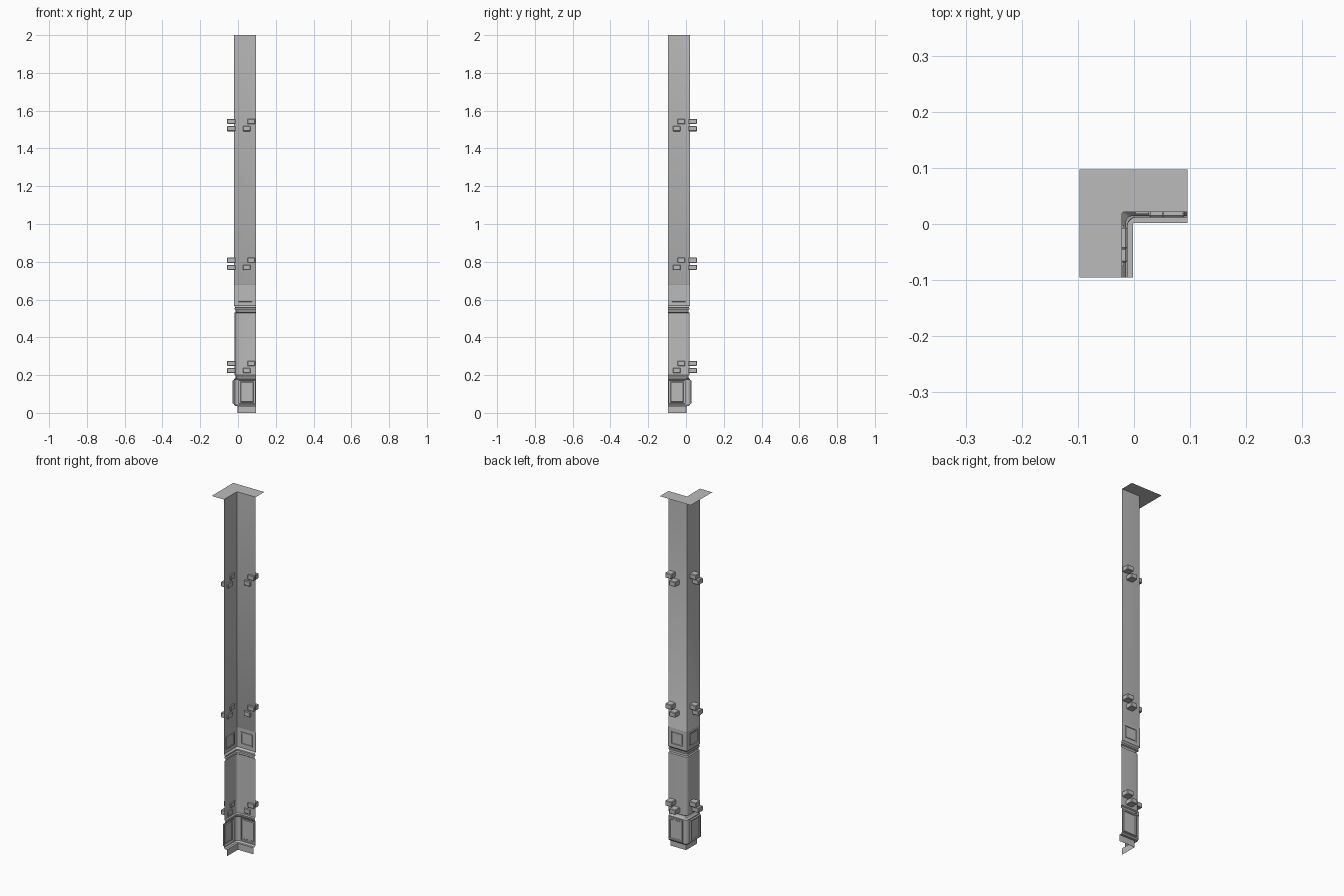
import bpy, bmesh, math

cube = bpy.data.objects.get("Cube")
if cube:
    bpy.data.objects.remove(cube)

END = 0.095      # reach of both wings from the corner
ARC = 6          # segments of the rounded corner

grey = bpy.data.materials.new("plain grey")
grey.use_nodes = True
grey.diffuse_color = (0.5, 0.5, 0.5, 1)
grey.node_tree.nodes["Principled BSDF"].inputs["Base Color"].default_value = (0.5, 0.5, 0.5, 1)


def finish(bm, name):
    mesh = bpy.data.meshes.new(name)
    bm.to_mesh(mesh)
    bm.free()
    obj = bpy.data.objects.new(name, mesh)
    bpy.context.collection.objects.link(obj)
    mesh.materials.append(grey)
    bpy.ops.object.select_all(action='DESELECT')
    obj.select_set(True)
    bpy.context.view_layer.objects.active = obj
    bpy.ops.object.shade_smooth_by_angle(angle=math.radians(35))
    return obj


def corner_path(d, r):
    """L-shaped path pushed outward by d, with corner radius r."""
    pts = [(-d, -END)]
    for i in range(ARC + 1):
        a = math.pi - i * math.pi / 2 / ARC
        pts.append((-d + r + r * math.cos(a), d - r + r * math.sin(a)))
    return pts + [(END, d)]


def sweep(profile, name, panel_height=None, steps=()):
    """Sweep (offset, height, corner radius) rows along the L; emboss panels."""
    bm = bmesh.new()
    rows = [[bm.verts.new((x, y, z)) for x, y in corner_path(d, r)] for d, z, r in profile]
    for low, high in zip(rows, rows[1:]):
        for i in range(len(low) - 1):
            bm.faces.new((low[i], high[i], high[i + 1], low[i + 1]))
    bmesh.ops.remove_doubles(bm, verts=bm.verts, dist=0.0001)
    bm.normal_update()
    if panel_height:
        panels = [f for f in bm.faces
                  if abs(f.calc_center_median().z - panel_height) < 0.02 and f.calc_area() > 0.004]
        for thickness, depth in steps:
            bmesh.ops.inset_individual(bm, faces=panels, thickness=thickness,
                                       depth=depth, use_even_offset=True)
    return finish(bm, name)


# Pedestal with its footing, framed panels and neck
sweep([(0.002, 0, 0.003), (0.002, 0.036, 0.003), (0.014, 0.036, 0.012),
       (0.021, 0.043, 0.02), (0.021, 0.178, 0.02), (0.014, 0.185, 0.018),
       (0.012, 0.196, 0.018), (0.018, 0.2, 0.02)],
      "pedestal", 0.11, [(0.005, 0), (0.001, 0.009), (0.007, 0), (0.003, -0.004)])

# Rounded lower shaft and the moulding above it
sweep([(0.018, 0.2, 0.02), (0.018, 0.53, 0.02)], "lower_shaft")
sweep([(0.018, 0.53, 0.02), (0.012, 0.534, 0.016), (0.012, 0.545, 0.016),
       (0.018, 0.548, 0.01), (0.018, 0.556, 0.01), (0.014, 0.558, 0.01),
       (0.022, 0.568, 0.004)], "moulding")

# Band of small recessed panels
sweep([(0.022, 0.568, 0.004), (0.022, 0.678, 0.004)], "panel_band",
      0.62, [(0.02, 0), (0.0005, -0.004), (0.006, 0), (0.0005, 0.003)])

# Tall upper shaft ending in the flat top sheet
sweep([(0.022, 0.678, 0.004), (0.021, 0.68, 0.003), (0.021, 2, 0.003)], "upper_shaft")
sweep([(0.021, 2, 0.003), (0.097, 2, 0)], "top_sheet")


def block(name, x0, x1, y0, y1, z):
    bm = bmesh.new()
    bmesh.ops.create_cube(bm, size=1)
    bmesh.ops.scale(bm, vec=(x1 - x0, y1 - y0, 0.028), verts=bm.verts)
    bmesh.ops.translate(bm, vec=((x0 + x1) / 2, (y0 + y1) / 2, z), verts=bm.verts)
    bmesh.ops.bevel(bm, geom=bm.edges, offset=0.003, segments=1, affect='EDGES')
    finish(bm, name)


# Pairs of staggered blocks set through both wings
for level, z in (("lower", 0.224), ("middle", 0.77), ("upper", 1.505)):
    for part, u, dz in (("inner", 0.026, 0), ("outer", 0.05, 0.038)):
        block(f"{level}_{part}_back_block", u, u + 0.04, 0.012, 0.058, z + dz)
        block(f"{level}_{part}_side_block", -0.058, -0.012, u - END, u - END + 0.04, z + dz)
